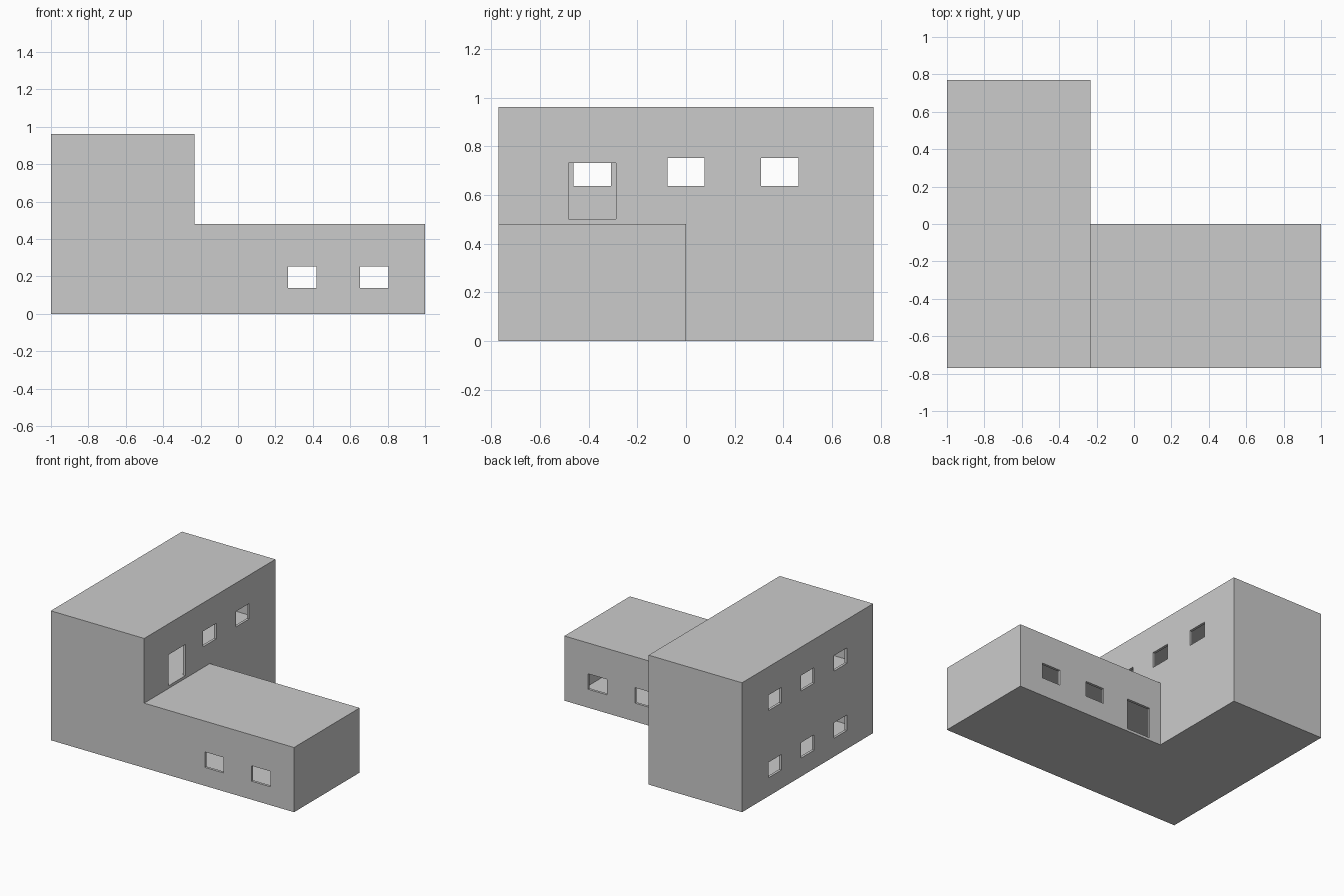
import bpy
import bmesh

cube = bpy.data.objects.get("Cube")
if cube:
    bpy.data.objects.remove(cube, do_unlink=True)

# Main dimensions
W, E, STEP = -1.0, 1.0, -0.232      # west end, east end, east wall of the tower
FRONT, MID, BACK = -0.77, 0.0, 0.77
STOREY, T = 0.481, 0.019            # storey height, wall and slab thickness

plaster = bpy.data.materials.new("grey_plaster")
plaster.use_nodes = True
grey = (0.6, 0.6, 0.6, 1)
plaster.diffuse_color = grey
plaster.node_tree.nodes["Principled BSDF"].inputs["Base Color"].default_value = grey


def make_object(name, bm):
    bmesh.ops.recalc_face_normals(bm, faces=bm.faces)
    mesh = bpy.data.meshes.new(name)
    bm.to_mesh(mesh)
    bm.free()
    obj = bpy.data.objects.new(name, mesh)
    bpy.context.collection.objects.link(obj)
    return obj


def raise_faces(bm, faces, height):
    """Extrude faces straight up and return the new top faces."""
    out = bmesh.ops.extrude_face_region(bm, geom=faces)["geom"]
    verts = [g for g in out if isinstance(g, bmesh.types.BMVert)]
    bmesh.ops.translate(bm, verts=verts, vec=(0, 0, height))
    return [g for g in out if isinstance(g, bmesh.types.BMFace)]


def l_block(name, inset, z0, z1, tower_top=None):
    """L-shaped storey, optionally with the tower raised above it."""
    bm = bmesh.new()
    xs = (W + inset, STEP - inset, E - inset)
    ys = (FRONT + inset, MID - inset, BACK - inset)
    grid = {(i, j): bm.verts.new((x, y, z0))
            for i, x in enumerate(xs) for j, y in enumerate(ys) if (i, j) != (2, 2)}
    floor = [bm.faces.new([grid[i, j], grid[i + 1, j], grid[i + 1, j + 1], grid[i, j + 1]])
             for i, j in ((0, 0), (1, 0), (0, 1))]
    # Keep the floor and cap separate from the moved region
    caps = raise_faces(bm, floor, z1 - z0)
    if not any(f.calc_center_median().z < z0 + T / 2 and abs(f.normal.z) > 0.9 for f in bm.faces):
        bmesh.ops.holes_fill(bm, edges=[e for e in bm.edges if e.is_boundary])
    if tower_top:
        tower = [f for f in caps if f.calc_center_median().x < STEP]
        raise_faces(bm, tower, tower_top - z1)
        # Remove the old caps if the extrusion left them inside
        inner = [f for f in bm.faces if abs(f.calc_center_median().z - z1) < T / 4
                 and f.calc_center_median().x < STEP]
        bmesh.ops.delete(bm, geom=inner, context='FACES')
    bmesh.ops.dissolve_limit(bm, angle_limit=0.01, verts=bm.verts, edges=bm.edges)
    return make_object(name, bm)


def box(name, x0, x1, y0, y1, z0, z1):
    bm = bmesh.new()
    bmesh.ops.create_cube(bm, size=1)
    for v in bm.verts:
        v.co = (x1 if v.co.x > 0 else x0, y1 if v.co.y > 0 else y0, z1 if v.co.z > 0 else z0)
    return make_object(name, bm)


building = l_block("building_shell", 0, 0, STOREY, 2 * STOREY)

# Hollow rooms
cutters = [l_block("ground_room", T, T, STOREY - T),
           box("upper_room", W + T, STEP - T, FRONT + T, BACK - T, STOREY + T, 2 * STOREY - T)]

# Window and door openings
SILL, HEAD, UP, HALF = 0.137, 0.252, 0.499, 0.077
for y in (-0.385, 0, 0.385):
    for lift in (0, UP):
        cutters.append(box("west_window", W - T, W + 2 * T, y - HALF, y + HALF,
                           SILL + lift, HEAD + lift))
for y in (0, 0.385):
    cutters.append(box("east_window", STEP - 2 * T, STEP + T, y - HALF, y + HALF,
                       SILL + UP, HEAD + UP))
for x in (0.344, 0.728):
    cutters.append(box("wing_window", x - HALF, x + HALF, FRONT - T, MID + T, SILL, HEAD))
cutters.append(box("roof_door", STEP - 2 * T, STEP + T, -0.483, -0.288, 0.501, 0.732))
cutters.append(box("ground_door", -0.138, 0.057, MID - 2 * T, MID + T, T + 0.001, 0.25))

for cutter in cutters:
    cutter.hide_render = True
    mod = building.modifiers.new(cutter.name, 'BOOLEAN')
    mod.operation = 'DIFFERENCE'
    mod.solver = 'EXACT'
    mod.object = cutter

# Bake the openings and drop the cutters
bpy.context.view_layer.update()
graph = bpy.context.evaluated_depsgraph_get()
mesh = bpy.data.meshes.new_from_object(building.evaluated_get(graph))
building.modifiers.clear()
building.data = mesh
for cutter in cutters:
    bpy.data.objects.remove(cutter, do_unlink=True)
mesh.materials.clear()
mesh.materials.append(plaster)
